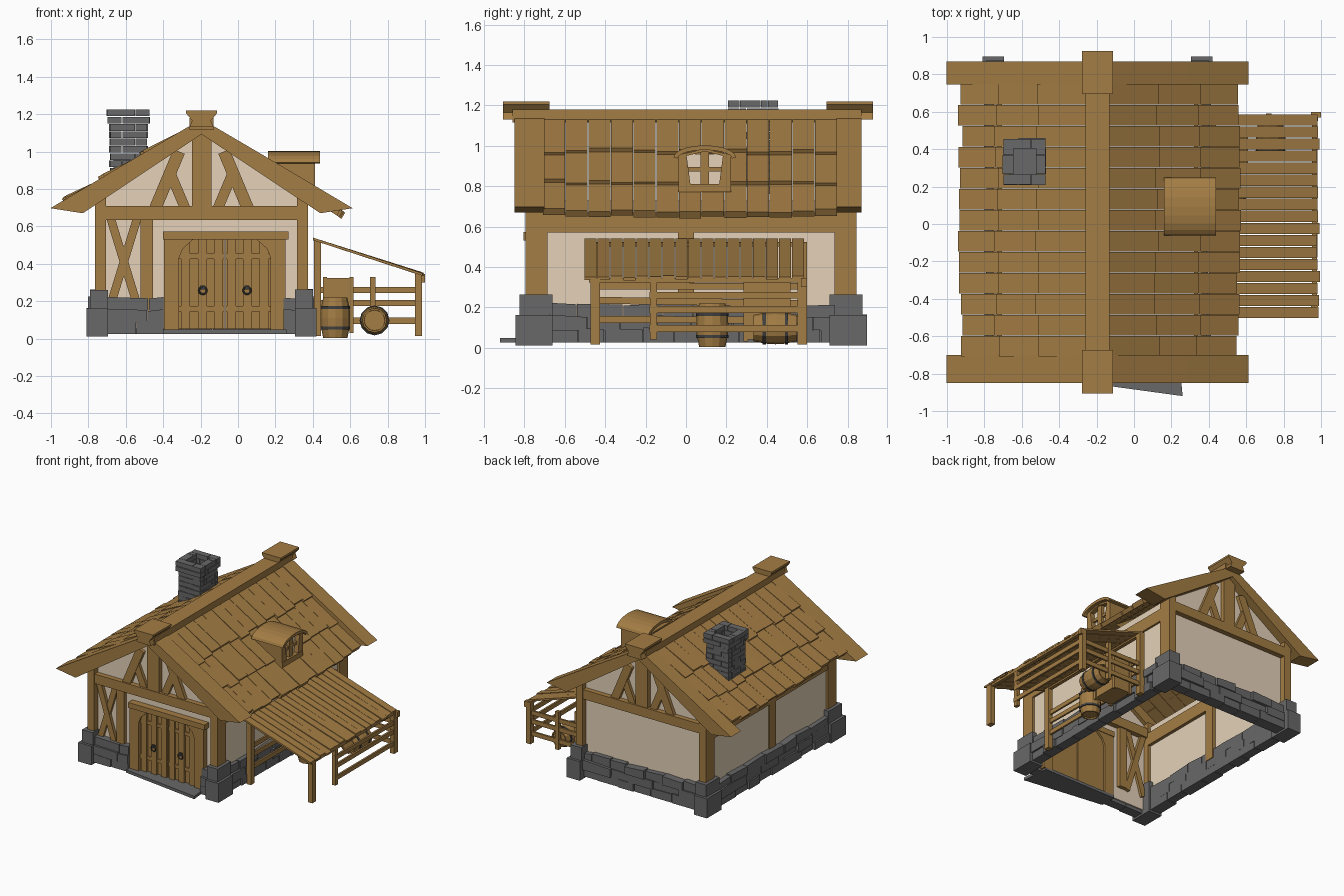
import bpy, bmesh, math, random
from mathutils import Matrix, Vector

random.seed(4)
cube = bpy.data.objects.get("Cube")
if cube:
    bpy.data.objects.remove(cube, do_unlink=True)


def material(name, rgb):
    m = bpy.data.materials.new(name)
    m.use_nodes = True
    m.diffuse_color = (*rgb, 1)
    m.node_tree.nodes["Principled BSDF"].inputs["Base Color"].default_value = (*rgb, 1)
    return m


WOOD = material("warm wood", (0.37, 0.205, 0.058))
PLASTER = material("cream plaster", (0.78, 0.64, 0.485))
STONE = material("grey stone", (0.14, 0.14, 0.14))
IRON = material("dark iron", (0.05, 0.05, 0.05))
RIDGE = -0.195
HALF = 0.545
FRONT, BACK = -0.74, 0.79


def jit(a):
    return random.uniform(-a, a)


def finish(bm, name, mat):
    bmesh.ops.recalc_face_normals(bm, faces=bm.faces)
    mesh = bpy.data.meshes.new(name)
    bm.to_mesh(mesh)
    bm.free()
    mesh.materials.append(mat)
    ob = bpy.data.objects.new(name, mesh)
    bpy.context.collection.objects.link(ob)


def prism(bm, pts, lo, hi, axis="y"):
    """Extrude a flat outline along one axis."""
    put = {"x": lambda p, t: (t, p[0], p[1]),
           "y": lambda p, t: (p[0], t, p[1]),
           "z": lambda p, t: (p[0], p[1], t)}[axis]
    a = [bm.verts.new(put(p, lo)) for p in pts]
    b = [bm.verts.new(put(p, hi)) for p in pts]
    bm.faces.new(a)
    bm.faces.new(b[::-1])
    for i in range(len(pts)):
        j = (i + 1) % len(pts)
        bm.faces.new((a[i], b[i], b[j], a[j]))


def box(bm, x0, x1, y0, y1, z0, z1):
    prism(bm, [(x0, z0), (x1, z0), (x1, z1), (x0, z1)], y0, y1)


def strut(bm, p, q, w, lo, hi, axis="y"):
    p, q = Vector(p), Vector(q)
    d = (q - p).normalized() * w / 2
    n = Vector((-d.y, d.x))
    prism(bm, [p + n, q + n, q - n, p - n], lo, hi, axis)


def lathe(bm, profile, matrix, n=12):
    rings = [[bm.verts.new(matrix @ Vector((r * math.cos(k * math.tau / n), r * math.sin(k * math.tau / n), z)))
              for k in range(n)] for r, z in profile]
    for a, b in zip(rings, rings[1:]):
        for k in range(n):
            bm.faces.new((a[k], a[(k + 1) % n], b[(k + 1) % n], b[k]))
    bm.faces.new(rings[0])
    bm.faces.new(rings[-1])


# Plaster walls and gables
bm = bmesh.new()
for y, z in ((FRONT, 0.05), (BACK, 0.15)):
    prism(bm, [(RIDGE - HALF, z), (RIDGE + HALF, z), (RIDGE + HALF, 0.73),
               (RIDGE, 1.1), (RIDGE - HALF, 0.73)], y - 0.01, y + 0.01)
for s in (-1, 1):
    x = RIDGE + s * HALF
    box(bm, x - 0.01, x + 0.01, FRONT, BACK, 0.15, 0.73)
finish(bm, "plaster_walls", PLASTER)

# Timber frame: corner posts, plates, mid posts
bm = bmesh.new()
for s in (-1, 1):
    x = RIDGE + s * (HALF - 0.005)
    for y in (FRONT, BACK):
        box(bm, x - 0.03, x + 0.03, y - 0.055, y + 0.055, 0.2, 0.76)
    box(bm, x - 0.025, x + 0.03, FRONT, BACK, 0.57, 0.67)
    box(bm, x - 0.025, x + 0.03, -0.04, 0.04, 0.15, 0.6)
finish(bm, "wall_timbers", WOOD)

# Gable trusses
bm = bmesh.new()
for y in (FRONT, BACK):
    lo, hi = y - 0.045, y + 0.045
    box(bm, RIDGE - HALF, RIDGE + HALF, lo - 0.005, hi + 0.005, 0.635, 0.71)
    box(bm, RIDGE - 0.052, RIDGE + 0.052, lo, hi, 0.7, 1.1)
    for s in (-1, 1):
        strut(bm, (RIDGE + s * 0.25, 0.69), (RIDGE + s * 0.12, 1.0), 0.065, lo + 0.008, hi - 0.008)
        strut(bm, (RIDGE + s * 0.085, 0.69), (RIDGE + s * 0.165, 0.88), 0.055, lo + 0.012, hi - 0.012)
finish(bm, "gable_trusses", WOOD)

# Crossed brace and jamb post beside the door
bm = bmesh.new()
box(bm, -0.52, -0.455, FRONT - 0.04, FRONT + 0.04, 0.15, 0.64)
strut(bm, (-0.69, 0.15), (-0.54, 0.64), 0.045, FRONT - 0.03, FRONT + 0.03)
strut(bm, (-0.53, 0.15), (-0.68, 0.64), 0.045, FRONT - 0.036, FRONT + 0.036)
finish(bm, "cross_brace", WOOD)

# Double door with frame, lintel, ledges and battens
bm = bmesh.new()
DX = -0.07
for s in (-1, 1):
    prism(bm, [(DX + s * 0.325, 0.04), (DX + s * 0.245, 0.04), (DX + s * 0.245, 0.43),
               (DX + s * 0.225, 0.48), (DX + s * 0.17, 0.53), (DX + s * 0.325, 0.53)], FRONT - 0.055, FRONT + 0.04)
    a, b = sorted((DX + s * 0.003, DX + s * 0.25))
    box(bm, a, b, FRONT - 0.025, FRONT + 0.025, 0.05, 0.53)
    for d in (0.035, 0.12, 0.21):
        box(bm, DX + s * d - 0.024, DX + s * d + 0.024, FRONT - 0.042, FRONT, 0.05, 0.53)
    for z in (0.16, 0.44):
        box(bm, a, b, FRONT - 0.036, FRONT, z - 0.014, z + 0.014)
box(bm, -0.4, 0.27, FRONT - 0.065, FRONT + 0.045, 0.53, 0.572)
finish(bm, "double_door", WOOD)
for s in (-1, 1):
    bpy.ops.mesh.primitive_torus_add(location=(DX + s * 0.118, FRONT - 0.051, 0.257), rotation=(math.pi / 2, 0, 0),
                                     major_radius=0.02, minor_radius=0.005, major_segments=12, minor_segments=6)
    ring = bpy.context.object
    ring.name = "door_ring"
    ring.data.materials.append(IRON)
    bm = bmesh.new()
    box(bm, DX + s * 0.118 - 0.012, DX + s * 0.118 + 0.012, FRONT - 0.054, FRONT - 0.03, 0.262, 0.285)
    finish(bm, "ring_plate", IRON)

# Stone footing: uneven courses and corner blocks
bm = bmesh.new()


def footing(a, b, inner, outer, axis):
    for z0, z1 in ((0.025, 0.09), (0.085, 0.155), (0.15, 0.215)):
        t = a
        while t < b - 0.01:
            e = min(b, t + random.uniform(0.13, 0.24))
            if b - e < 0.07:
                e = b
            o, top = outer + jit(0.013), z1 + jit(0.006)
            tilt = jit(0.006)
            pts = [(t + 0.002, z0), (e - 0.002, z0), (e - 0.002, top + tilt), (t + 0.002, top - tilt)]
            prism(bm, pts, inner, o, axis)
            t = e


footing(-0.7, -0.395, FRONT, FRONT - 0.07, "y")
footing(0.24, 0.32, FRONT, FRONT - 0.07, "y")
footing(-0.7, 0.31, BACK - 0.03, BACK + 0.06, "y")
for s in (-1, 1):
    footing(-0.68, 0.74, RIDGE + s * (HALF - 0.03), RIDGE + s * (HALF + 0.05), "x")
    for y, out in ((FRONT, -1), (BACK, 1)):
        for z0, z1, g in ((0.01, 0.16, 0.02), (0.15, 0.26, 0)):
            xs = sorted((RIDGE + s * (HALF - 0.045), RIDGE + s * (HALF + 0.05 + g)))
            ys = sorted((y - out * 0.08, y + out * (0.085 + g)))
            box(bm, *xs, *ys, z0, z1 + jit(0.006))
finish(bm, "stone_footing", STONE)
bm = bmesh.new()
prism(bm, [(-0.4, -0.83), (0.26, -0.92), (0.24, -0.7), (-0.4, -0.7)], 0.025, 0.048, "z")
finish(bm, "door_step", STONE)

# Roof shingle boards in three overlapping courses per side
for s, slope, eave, name in ((-1, 0.59, 0.735, "left_roof_boards"), (1, 0.68, 0.755, "right_roof_boards")):
    bm = bmesh.new()
    pitch = 1.46 / 13
    for d0, d1 in ((0.03, 0.32), (0.29, 0.54), (0.51, eave)):
        for i in range(13):
            y = -0.71 + i * pitch
            e, lift = d1 + jit(0.014), 0.022 + jit(0.005)
            z0, z1 = 1.13 - slope * (d0 - 0.06), 1.13 - slope * (e - 0.06)
            prism(bm, [(RIDGE + s * d0, z0), (RIDGE + s * e, z1 + lift), (RIDGE + s * (e - 0.02), z1 - 0.008),
                       (RIDGE + s * d0, z0 - 0.02)], y + 0.0015, y + pitch - 0.0015)
    finish(bm, name, WOOD)

# Gable boards
bm = bmesh.new()
for lo, hi in ((-0.85, -0.7), (0.745, 0.87)):
    for s in (-1, 1):
        prism(bm, [(RIDGE + s * d, z) for d, z in
                   ((0, 1.165), (0.075, 1.13), (0.48, 0.892), (0.808, 0.697), (0.635, 0.67), (0, 1.092))], lo, hi)
finish(bm, "gable_boards", WOOD)

# Ridge beam and flared end caps
bm = bmesh.new()
box(bm, RIDGE - 0.065, RIDGE + 0.065, -0.86, 0.87, 1.115, 1.18)
for lo, hi in ((-0.905, -0.675), (0.695, 0.925)):
    outline = ((0.065, 1.13), (0.05, 1.165), (0.083, 1.205), (0.083, 1.22))
    prism(bm, [(RIDGE + d, z) for d, z in outline] + [(RIDGE - d, z) for d, z in reversed(outline)], lo, hi)
finish(bm, "ridge_beam", WOOD)

# Hollow brick chimney
bm = bmesh.new()
CX, CY = -0.585, 0.335
box(bm, CX - 0.08, CX + 0.08, CY - 0.09, CY + 0.09, 0.8, 0.99)
for k in range(12):
    z, cap = 0.76 + k * 0.039, 0.014 if k > 9 else 0
    hx, hy, t = 0.1 + cap, 0.11 + cap, 0.04 + cap
    cut = 0.035 if k % 2 else -0.035
    for s in (-1, 1):
        for a, b in ((-hx, cut), (cut, hx)):
            ys = sorted((CY + s * (hy - t), CY + s * (hy + jit(0.005))))
            box(bm, CX + a + 0.002, CX + b - 0.002, *ys, z, z + 0.0355)
        for a, b in ((-hy + t, cut), (cut, hy - t)):
            xs = sorted((CX + s * (hx - t), CX + s * (hx + jit(0.005))))
            box(bm, *xs, CY + a + 0.002, CY + b - 0.002, z, z + 0.0355)
finish(bm, "chimney", STONE)

# Dormer with arched roof and recessed window
bm = bmesh.new()
DY = 0.093
box(bm, 0.16, 0.37, DY - 0.13, DY + 0.13, 0.77, 0.955)
for s in (-1, 1):
    prism(bm, [(DY + s * 0.13, 0.8), (DY + s * 0.07, 0.8), (DY + s * 0.09, 0.95), (DY, 0.972),
               (DY, 0.985), (DY + s * 0.13, 0.955)], 0.36, 0.412, "x")
box(bm, 0.36, 0.415, DY - 0.13, DY + 0.13, 0.77, 0.81)
arc = [math.radians(a) for a in range(-90, 91, 18)]
prism(bm, [(DY + 0.155 * math.sin(a), 0.942 + 0.06 * math.cos(a)) for a in arc] +
      [(DY + 0.135 * math.sin(a), 0.937 + 0.042 * math.cos(a)) for a in reversed(arc)], 0.16, 0.438, "x")
box(bm, 0.37, 0.4, DY - 0.022, DY + 0.022, 0.8, 0.975)
box(bm, 0.37, 0.395, DY - 0.09, DY + 0.09, 0.872, 0.895)
finish(bm, "dormer", WOOD)
bm = bmesh.new()
box(bm, 0.37, 0.376, DY - 0.09, DY + 0.09, 0.8, 0.96)
finish(bm, "dormer_pane", PLASTER)

# Lean-to roof slats and posts
bm = bmesh.new()
for i in range(17):
    y, e = -0.505 + i * 0.0643, 0.985 + jit(0.012)
    z = 0.545 - 0.33 * (e - 0.4) + jit(0.003)
    prism(bm, [(0.4, 0.54), (e, z), (e, z - 0.014), (0.4, 0.526)], y + 0.002, y + 0.0615)
for x, z in ((0.425, 0.523), (0.965, 0.345)):
    box(bm, x - 0.014, x + 0.014, -0.48, 0.58, z - 0.022, z)
    for y in (-0.45, 0.575):
        box(bm, x - 0.019, x + 0.019, y - 0.024, y + 0.024, 0.015, z)
box(bm, 0.975, 1.0, 0.57, 0.6, 0.3, 0.345)
finish(bm, "lean_to", WOOD)

# Fence rails on three sides
bm = bmesh.new()
for z in (0.095, 0.19, 0.26):
    box(bm, 0.965, 0.98, -0.18, 0.58, z - 0.017, z + 0.017)
    box(bm, 0.42, 0.97, 0.57, 0.585, z - 0.017, z + 0.017)
    strut(bm, (-0.46, z + 0.045), (0.57, z + 0.03 + jit(0.015)), 0.034, 0.418, 0.432, "x")
box(bm, 0.95, 0.978, -0.177, -0.143, 0.04, 0.33)
box(bm, 0.705, 0.735, 0.56, 0.59, 0.03, 0.33)
finish(bm, "fence", WOOD)

# Crate
bm = bmesh.new()
box(bm, 0.46, 0.61, 0.29, 0.51, 0.04, 0.325)
for x in (0.455, 0.595):
    for y in (0.285, 0.495):
        box(bm, x, x + 0.022, y, y + 0.022, 0.03, 0.33)
finish(bm, "crate", WOOD)

# One standing and one lying barrel, with iron hoops
for place in (Matrix.Translation((0.52, 0.13, 0.003)),
              Matrix.Translation((0.73, 0.55, 0.097)) @ Matrix.Rotation(math.pi / 2, 4, "X")):
    bm = bmesh.new()
    lathe(bm, [(0.055, 0.01), (0.056, 0), (0.065, 0), (0.077, 0.06), (0.08, 0.108),
               (0.077, 0.156), (0.065, 0.216), (0.056, 0.216), (0.055, 0.206)], place)
    finish(bm, "barrel", WOOD)
    bm = bmesh.new()
    for z in (0.045, 0.155):
        lathe(bm, [(0.07, z), (0.08, z), (0.08, z + 0.016), (0.07, z + 0.016)], place)
    finish(bm, "barrel_hoops", IRON)
